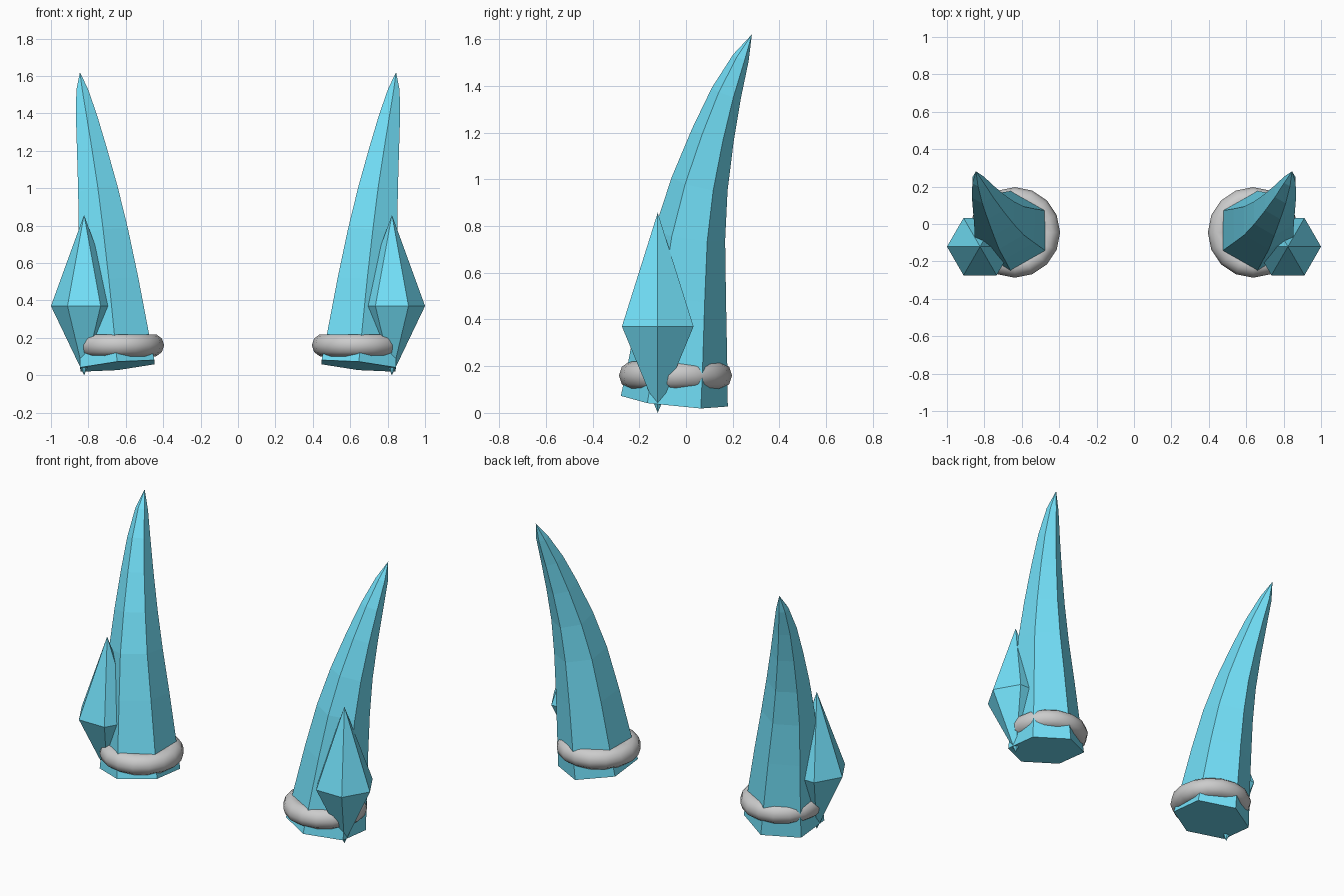
import bpy, bmesh, math
from mathutils import Vector

if "Cube" in bpy.data.objects:
    bpy.data.objects.remove(bpy.data.objects["Cube"])

blue = bpy.data.materials.new("ice_blue")
blue.diffuse_color = (0.17, 0.75, 0.95, 1)
blue.use_nodes = True
blue.node_tree.nodes["Principled BSDF"].inputs["Base Color"].default_value = blue.diffuse_color


def finish(bm, name, mat=None, smooth=False):
    bmesh.ops.recalc_face_normals(bm, faces=bm.faces[:])
    me = bpy.data.meshes.new(name)
    bm.to_mesh(me)
    bm.free()
    ob = bpy.data.objects.new(name, me)
    bpy.context.collection.objects.link(ob)
    if mat:
        me.materials.append(mat)
    for p in me.polygons:
        p.use_smooth = smooth
    return ob


def hex_loft(name, path, phase, side):
    """Six-sided loft along (x, y, z, radius) points; radius 0 makes an apex."""
    bm = bmesh.new()
    pts = [Vector(p[:3]) for p in path]
    rings = []
    for i, p in enumerate(path):
        if p[3] == 0:
            rings.append([bm.verts.new((side * p[0], p[1], p[2]))])
            continue
        tangent = pts[min(i + 1, len(pts) - 1)] - pts[max(i - 1, 0)]
        q = Vector((0, 0, 1)).rotation_difference(tangent.normalized())
        ring = []
        for k in range(6):
            a = phase + k * math.pi / 3
            v = pts[i] + q @ Vector((p[3] * math.cos(a), p[3] * math.sin(a), 0))
            ring.append(bm.verts.new((side * v.x, v.y, v.z)))
        rings.append(ring)
    for a, b in zip(rings, rings[1:]):
        for k in range(6):
            j = (k + 1) % 6
            if len(a) == 1:
                bm.faces.new((a[0], b[k], b[j]))
            elif len(b) == 1:
                bm.faces.new((a[k], a[j], b[0]))
            else:
                bm.faces.new((a[k], a[j], b[j], b[k]))
    if len(rings[0]) == 6:
        bm.faces.new(rings[0])
    return finish(bm, name, blue)


def torus(name, center, major, minor, n, m):
    bm = bmesh.new()
    grid = []
    for i in range(n):
        a = 2 * math.pi * i / n
        row = []
        for j in range(m):
            b = 2 * math.pi * j / m
            r = major + minor * math.cos(b)
            row.append(bm.verts.new((center[0] + r * math.cos(a),
                                     center[1] + r * math.sin(a),
                                     center[2] + minor * math.sin(b))))
        grid.append(row)
    for i in range(n):
        for j in range(m):
            i2, j2 = (i + 1) % n, (j + 1) % m
            bm.faces.new((grid[i][j], grid[i2][j], grid[i2][j2], grid[i][j2]))
    return finish(bm, name, None, True)


HORN = [(0.645, -0.05, 0.05, 0.23), (0.66, -0.035, 0.20, 0.213),
        (0.69, -0.01, 0.50, 0.182), (0.72, 0.016, 0.76, 0.153),
        (0.748, 0.058, 0.98, 0.123), (0.78, 0.115, 1.19, 0.093),
        (0.809, 0.173, 1.37, 0.066), (0.833, 0.235, 1.52, 0.036),
        (0.845, 0.282, 1.62, 0)]
CRYSTAL = [(0.823, -0.121, 0.0, 0), (0.823, -0.121, 0.37, 0.177),
           (0.823, -0.121, 0.857, 0)]

for side, tag in ((1, "right"), (-1, "left")):
    # curved hexagonal horn
    hex_loft("horn_" + tag, HORN, math.pi / 6, side)
    # small double-pointed crystal on the outer front
    hex_loft("crystal_" + tag, CRYSTAL, 0, side)
    # grey band around the horn base
    torus("band_" + tag, (side * 0.637, -0.045, 0.16), 0.18, 0.062, 16, 10)
